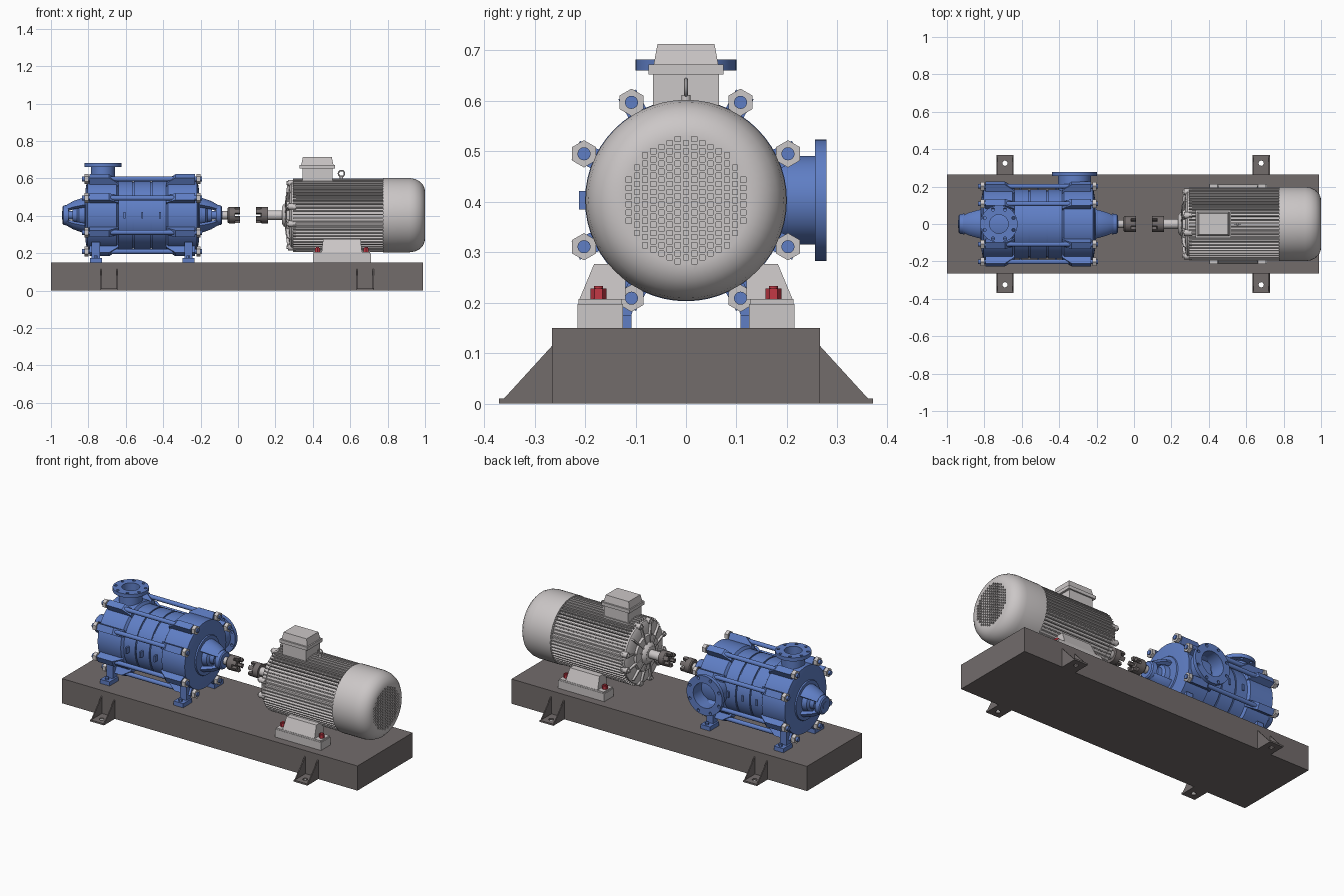
import bpy, bmesh
from math import sin, cos, pi, radians, hypot
from mathutils import Matrix, Vector

if "Cube" in bpy.data.objects:
    bpy.data.objects.remove(bpy.data.objects["Cube"])

def material(name, rgb):
    m = bpy.data.materials.new(name)
    m.use_nodes = True
    m.diffuse_color = (*rgb, 1)
    m.node_tree.nodes["Principled BSDF"].inputs["Base Color"].default_value = (*rgb, 1)
    return m

BLUE = material("pump blue", (0.115, 0.21, 0.56))
LIGHT = material("light grey", (0.6, 0.57, 0.57))
DARK = material("base brown grey", (0.17, 0.15, 0.148))
RED = material("bolt red", (0.55, 0.04, 0.06))
AXLE = 0.403          # height of the shaft line
parts = []

def finish(name, bm, mat):
    bmesh.ops.remove_doubles(bm, verts=bm.verts, dist=1e-5)
    bmesh.ops.recalc_face_normals(bm, faces=bm.faces)
    me = bpy.data.meshes.new(name)
    bm.to_mesh(me)
    bm.free()
    me.materials.append(mat)
    ob = bpy.data.objects.new(name, me)
    bpy.context.collection.objects.link(ob)
    parts.append(ob)
    return ob

def add_box(bm, x, y, z):
    size = Matrix.Diagonal((x[1] - x[0], y[1] - y[0], z[1] - z[0], 1))
    mid = Vector((sum(x), sum(y), sum(z))) / 2
    bmesh.ops.create_cube(bm, size=1, matrix=Matrix.Translation(mid) @ size)

def box(name, x, y, z, mat):
    bm = bmesh.new()
    add_box(bm, x, y, z)
    return finish(name, bm, mat)

def place(axis, a, u, v):
    return {"X": (a, u, v), "Y": (u, a, v), "Z": (u, v, a)}[axis]

def add_lathe(bm, pts, centre, axis="X", seg=40, closed=False, arc=None, turn=pi / 2):
    """Revolve (distance along axis, radius) points; arc gives a partial sweep."""
    start, sweep = arc or (turn, 2 * pi)
    rows = []
    for i in range(seg + 1 if arc else seg):
        t = start + sweep * i / seg
        rows.append([bm.verts.new(Vector(centre) + Vector(place(axis, a, r * cos(t), r * sin(t))))
                     for a, r in pts])
    n = len(pts)
    for i in range(seg):
        p, q = rows[i], rows[(i + 1) % len(rows)]
        for j in range(n if closed else n - 1):
            k = (j + 1) % n
            bm.faces.new((p[j], p[k], q[k], q[j]))
    if arc:
        bm.faces.new(rows[0])
        bm.faces.new(rows[-1])

def lathe(name, pts, mat, centre=(0, 0, AXLE), **kw):
    bm = bmesh.new()
    add_lathe(bm, pts, centre, **kw)
    return finish(name, bm, mat)

def rod(name, a, b, r, mat, centre=(0, 0, AXLE), **kw):
    return lathe(name, [(a, 0), (a, r), (b, r), (b, 0)], mat, centre, **kw)

def prism(name, pts, axis, a, b, mat, matrix=Matrix()):
    bm = bmesh.new()
    ends = [[bm.verts.new(matrix @ Vector(place(axis, t, u, v))) for u, v in pts] for t in (a, b)]
    for e in ends:
        bm.faces.new(e)
    for i in range(len(pts)):
        k = (i + 1) % len(pts)
        bm.faces.new((ends[0][i], ends[0][k], ends[1][k], ends[1][i]))
    return finish(name, bm, mat)

def cut(ob, bm):
    cutter = finish("cutter", bm, ob.data.materials[0])
    parts.remove(cutter)
    mod = ob.modifiers.new("holes", "BOOLEAN")
    mod.object, mod.solver = cutter, "EXACT"
    bpy.context.view_layer.objects.active = ob
    bpy.ops.object.modifier_apply(modifier=mod.name)
    bpy.data.objects.remove(cutter)

# Base block with gusseted anchor feet
box("base", (-1, 0.99), (-0.265, 0.265), (0, 0.15), DARK)
for x in (-0.69, 0.68):
    for s in (-1, 1):
        foot = box("anchor_foot", (x - 0.046, x + 0.046), sorted((s * 0.26, s * 0.37)), (0, 0.01), DARK)
        hole = bmesh.new()
        add_lathe(hole, [(-0.1, 0), (-0.1, 0.014), (0.1, 0.014), (0.1, 0)], (x, s * 0.325, 0), "Z", 16)
        cut(foot, hole)
        for e in (-0.043, 0.043):
            prism("anchor_gusset", [(s * 0.26, 0), (s * 0.37, 0), (s * 0.265, 0.115)], "X",
                  x + e - 0.003, x + e + 0.003, DARK)

# Pump barrel: end covers and grooved stages
MID = -0.512
barrel = [(-0.815, 0), (-0.815, 0.14), (-0.805, 0.2), (-0.65, 0.2), (-0.64, 0.185)]
for x in (-0.56, -0.465):
    barrel += [(x - 0.004, 0.185), (x - 0.004, 0.178), (x + 0.004, 0.178), (x + 0.004, 0.185)]
barrel += [(2 * MID - a, r) for a, r in barrel[4::-1]]
lathe("pump_barrel", barrel, BLUE, seg=56)
for x in (-0.607, -0.512, -0.417):
    for y in (-0.19, 0.17):
        box("stage_key", (x - 0.005, x + 0.005), (y - 0.022, y + 0.022), (AXLE - 0.018, AXLE + 0.018), BLUE)

# Tie rods with lugs and nuts
lug = [(-0.795, 0.14), (-0.795, 0.24), (-0.69, 0.24), (-0.64, 0.205), (-0.64, 0.14)]
for y0, z0 in ((0.108, 0.194), (0.202, 0.092)):
    for y, z in ((y0, z0), (-y0, z0), (y0, -z0), (-y0, -z0)):
        c = (0, y, AXLE + z)
        rod("tie_rod", -0.835, -0.193, 0.013, BLUE, c, seg=16)
        for a in (-0.822, -0.222):
            rod("tie_nut", a, a + 0.022, 0.027, LIGHT, c, seg=6)
        # Local z of the lug points outward along the rod's radius
        d = Vector((0, y, z)).normalized()
        m = Matrix(((1, 0, 0, 0), (0, d.z, d.y, 0), (0, -d.y, d.z, AXLE), (0, 0, 0, 1)))
        prism("rod_lug", lug, "Y", -0.02, 0.02, BLUE, m)
        prism("rod_lug", [(2 * MID - u, v) for u, v in lug], "Y", -0.02, 0.02, BLUE, m)

# Nozzles with drilled flanges
def nozzle(name, axis, centre, root, face, thick, neck, rim, bore):
    ob = lathe(name, [(root, bore), (root, neck + 0.012), (root + 0.02, neck), (face - thick, neck),
                      (face - thick, rim), (face, rim), (face, bore)], BLUE, centre,
               axis=axis, closed=True, seg=40)
    holes = bmesh.new()
    for i in range(8):
        t = (i + 0.5) * pi / 4
        rr = (rim + neck) / 2 + 0.002
        off = Vector(place(axis, 0, rr * cos(t), rr * sin(t)))
        add_lathe(holes, [(face - 0.03, 0), (face - 0.03, 0.009), (face + 0.02, 0.009), (face + 0.02, 0)],
                  Vector(centre) + off, axis, 12)
    cut(ob, holes)

nozzle("discharge_nozzle", "Z", (-0.722, 0, 0), 0.55, 0.682, 0.022, 0.064, 0.1, 0.05)
nozzle("suction_nozzle", "Y", (-0.318, 0, AXLE), 0.14, 0.278, 0.022, 0.088, 0.12, 0.075)

# Bearing brackets, glands and caps on both pump ends (s = outward direction)
for end, s in ((-0.81, -1), (-0.214, 1)):
    def out(pts):
        return [(end + s * a, r) for a, r in pts]
    lathe("gland_housing", out([(0, 0), (0, 0.12), (0.012, 0.115), (0.012, 0.062), (0.04, 0.055),
                                (0.05, 0.04), (0.075, 0.036), (0.075, 0.022), (0.13, 0.022), (0.13, 0)]), BLUE)
    arm = out([(0, 0.075), (0, 0.098), (0.03, 0.09), (0.07, 0.076), (0.105, 0.056), (0.105, 0.035), (0.065, 0.057)])
    for mid in (pi / 2, -pi / 2):
        lathe("bearing_arm", arm, BLUE, closed=True, arc=(mid - 0.95, 1.9), seg=16)
    lathe("bearing_cap", out([(0.097, 0), (0.097, 0.056), (0.122, 0.052), (0.128, 0.045), (0.128, 0)]), BLUE)

# Pump feet with hold-down bolts
for x in (-0.76, -0.265):
    for s in (-1, 1):
        box("pump_foot", (x - 0.032, x + 0.032), sorted((s * 0.108, s * 0.195)), (0.15, 0.175), BLUE)
        prism("foot_web", [(s * 0.11, 0.17), (s * 0.15, 0.17), (s * 0.15, 0.26), (s * 0.08, 0.26)],
              "X", x - 0.022, x + 0.022, BLUE)
        rod("foot_bolt", 0.17, 0.188, 0.011, BLUE, (x, s * 0.175, 0), axis="Z", seg=6)

# Jaw coupling halves and shafts
rod("pump_shaft", -0.1, -0.05, 0.022, LIGHT, seg=24)
rod("motor_shaft", 0.14, 0.27, 0.026, LIGHT, seg=24)
for a, b, jaw in ((-0.055, -0.015, (-0.02, 0.012)), (0.12, 0.16, (0.095, 0.125))):
    lathe("coupling_hub", [(a, 0), (a, 0.038), (a + 0.006, 0.043), (b, 0.043), (b, 0)], DARK, seg=32)
    for i in range(6):
        lathe("coupling_jaw", [(jaw[0], 0.022), (jaw[0], 0.043), (jaw[1], 0.043), (jaw[1], 0.022)],
              DARK, closed=True, arc=(i * pi / 3 + 0.2, 0.6), seg=4)

# Motor end shield with ribs and bolt bosses
lathe("end_shield", [(0.235, 0), (0.235, 0.045), (0.245, 0.06), (0.255, 0.065), (0.26, 0.105), (0.272, 0.11),
                     (0.275, 0.165), (0.285, 0.183), (0.31, 0.183), (0.31, 0)], LIGHT, seg=48)
for i in range(12):
    m = Matrix.Translation((0, 0, AXLE)) @ Matrix.Rotation((i + 0.5) * pi / 6, 4, "X")
    prism("shield_rib", [(0.28, 0.06), (0.25, 0.06), (0.263, 0.17), (0.28, 0.18)], "Y", -0.004, 0.004, LIGHT, m)
    if i % 3 == 1:
        continue
    c = m @ Vector((0, 0, 0.178))
    rod("shield_boss", 0.268, 0.31, 0.017, LIGHT, c, seg=16)
    rod("shield_bolt", 0.258, 0.27, 0.01, LIGHT, c, seg=6)

# Finned motor frame
FINS = 60
outline = []
for i in range(FINS):
    for f, r in ((0, 0.178), (0.6, 0.178), (0.65, 0.196), (0.95, 0.196)):
        t = (i + f) * 2 * pi / FINS
        outline.append((r * cos(t), AXLE + r * sin(t)))
prism("motor_frame", outline, "X", 0.295, 0.78, LIGHT)

# Rounded fan cover with a pierced grille
cover = lathe("fan_cover", [(0.775, 0), (0.775, 0.199), (0.915, 0.199), (0.945, 0.194), (0.972, 0.181),
                            (0.99, 0.161), (0.998, 0.142), (1, 0.128), (1, 0)], LIGHT, seg=56)
grille = bmesh.new()
for row in range(-8, 9):
    for col in range(-8, 9):
        y, z = row * 0.0162, col * 0.0162 + (row % 2) * 0.0081
        if hypot(y, z) < 0.126:
            add_box(grille, (0.985, 1.02), (y - 0.0052, y + 0.0052), (AXLE + z - 0.0052, AXLE + z + 0.0052))
cut(cover, grille)

# Terminal box and lifting eye
box("terminal_neck", (0.345, 0.505), (-0.065, 0.065), (0.55, 0.655), LIGHT)
box("terminal_rim", (0.33, 0.518), (-0.074, 0.074), (0.652, 0.672), LIGHT)
lid = box("terminal_lid", (0.338, 0.51), (-0.064, 0.064), (0.672, 0.713), LIGHT)
for v in lid.data.vertices:
    if v.co.z > 0.7:
        v.co.x = 0.424 + (v.co.x - 0.424) * 0.9
        v.co.y *= 0.88
lathe("lifting_eye", [(0.004 * cos(k * pi / 4), 0.016 + 0.004 * sin(k * pi / 4)) for k in range(8)],
      LIGHT, (0.553, 0, 0.626), axis="Y", closed=True, seg=24)
rod("eye_stem", 0.58, 0.612, 0.009, LIGHT, (0.553, 0, 0), axis="Z", seg=16)

# Motor plinths, tapered feet and red bolts
for s in (-1, 1):
    box("motor_plinth", (0.4, 0.71), sorted((s * 0.125, s * 0.215)), (0.15, 0.198), LIGHT)
    box("motor_foot_plate", (0.405, 0.705), sorted((s * 0.127, s * 0.213)), (0.198, 0.207), LIGHT)
    foot = box("motor_foot", (0.42, 0.69), sorted((s * 0.12, s * 0.212)), (0.205, 0.277), LIGHT)
    for v in foot.data.vertices:
        if v.co.z > 0.25:
            v.co.x = 0.555 + (v.co.x - 0.555) * 0.74
            if abs(v.co.y) > 0.2:
                v.co.y = s * 0.182
        else:
            v.co.x = 0.555 + (v.co.x - 0.555) * 0.8
    for x in (0.425, 0.685):
        rod("red_bolt", 0.205, 0.228, 0.016, RED, (x, s * 0.173, 0), axis="Z", seg=6)
        rod("red_bolt_end", 0.228, 0.233, 0.009, RED, (x, s * 0.173, 0), axis="Z", seg=12)

# Smooth the round parts, keep hard edges
bpy.ops.object.select_all(action="DESELECT")
for ob in parts:
    ob.select_set(True)
bpy.context.view_layer.objects.active = parts[0]
bpy.ops.object.shade_smooth_by_angle(angle=radians(30))
